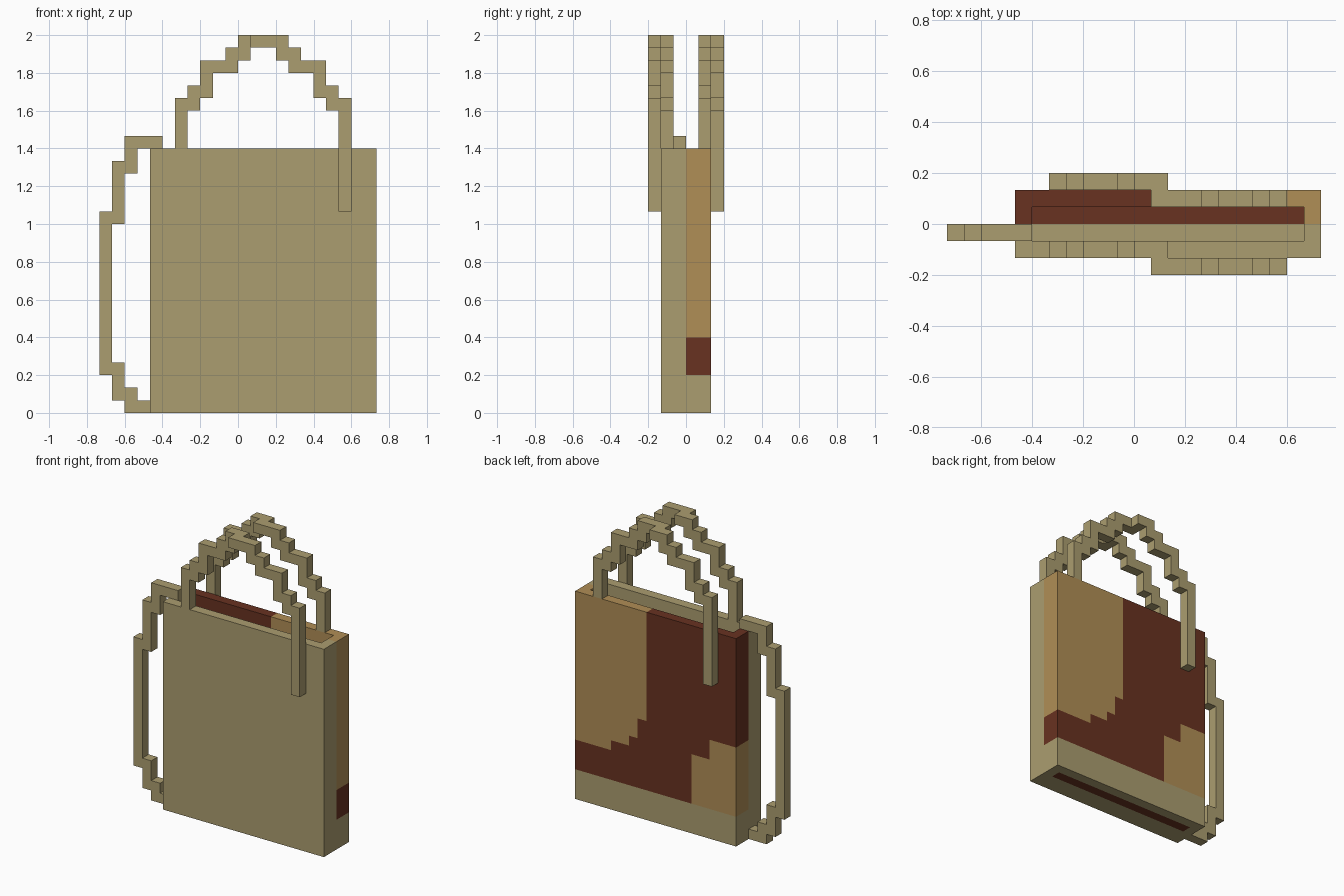
import bpy
import bmesh
from mathutils import Vector

if "Cube" in bpy.data.objects:
    bpy.data.objects.remove(bpy.data.objects["Cube"], do_unlink=True)

U = 1 / 15  # one block; all sizes below are in blocks


def material(name, rgb):
    mat = bpy.data.materials.new(name)
    mat.use_nodes = True
    mat.diffuse_color = (*rgb, 1)
    mat.node_tree.nodes["Principled BSDF"].inputs["Base Color"].default_value = (*rgb, 1)
    return mat


KHAKI, OCHRE, BROWN = 0, 1, 2
MATERIALS = [
    material("khaki_canvas", (0.407, 0.337, 0.162)),
    material("ochre_canvas", (0.434, 0.271, 0.093)),
    material("dark_brown_canvas", (0.138, 0.032, 0.015)),
]


def finish(bm, name, mats):
    bmesh.ops.scale(bm, vec=(U, U, U), verts=bm.verts)
    mesh = bpy.data.meshes.new(name)
    bm.to_mesh(mesh)
    bm.free()
    for mat in mats:
        mesh.materials.append(mat)
    obj = bpy.data.objects.new(name, mesh)
    bpy.context.collection.objects.link(obj)
    return obj


def stepped_strap(name, pieces):
    """Extrude each (xz outline, y0, y1) into a flat-sided strap."""
    bm = bmesh.new()
    for outline, y0, y1 in pieces:
        face = bm.faces.new([bm.verts.new((x, y0, z)) for x, z in outline])
        new = bmesh.ops.extrude_face_region(bm, geom=[face])["geom"]
        verts = [g for g in new if isinstance(g, bmesh.types.BMVert)]
        bmesh.ops.translate(bm, vec=(0, y1 - y0, 0), verts=verts)
    bmesh.ops.recalc_face_normals(bm, faces=bm.faces)
    return finish(bm, name, MATERIALS[:1])


# Colour pattern of the back half
def pattern(x, z):
    if z < 3:
        return KHAKI
    # Lower patch, stepped at its upper corner
    if x < -2 and z < (10 if x < -4 else 9 if x < -3 else 8):
        return OCHRE
    # Upper patch, stepped along its lower edge
    if x > 3 and z > (6 if x > 7 else 7 if x > 5 else 8 if x > 4 else 10):
        return OCHRE
    return BROWN


def face_colour(face):
    x, y, z = face.calc_center_median()
    if y < 0.01:
        return KHAKI
    if abs(face.normal.z) > 0.9 and z < 2:  # floor, inside and underneath
        return BROWN if y < 1 and -6 < x < 10 else KHAKI
    return pattern(x, z)


# Open bag body: box with an inset top pushed down to leave a thick shell
bm = bmesh.new()
bmesh.ops.create_cube(bm, size=1)
bmesh.ops.scale(bm, vec=(18, 4, 21), verts=bm.verts)
bmesh.ops.translate(bm, vec=(2, 0, 10.5), verts=bm.verts)
bm.normal_update()
top = max(bm.faces, key=lambda f: f.calc_center_median().z)
bmesh.ops.inset_region(bm, faces=[top], thickness=1, use_even_offset=True)
floor = bmesh.ops.extrude_discrete_faces(bm, faces=[top])["faces"][0]
bmesh.ops.translate(bm, vec=(0, 0, -20), verts=floor.verts)

# Cut along the colour borders, then colour by position
CUTS = {0: (-6, -4, -3, -2, 3, 4, 5, 7, 10), 1: (0, 1), 2: (3, 6, 7, 8, 10)}
for axis, values in CUTS.items():
    normal = Vector((0, 0, 0))
    normal[axis] = 1
    for v in values:
        bmesh.ops.bisect_plane(bm, geom=bm.verts[:] + bm.edges[:] + bm.faces[:],
                               dist=1e-4, plane_co=normal * v, plane_no=normal)
bmesh.ops.recalc_face_normals(bm, faces=bm.faces)
bm.normal_update()
for f in bm.faces:
    f.material_index = face_colour(f)
finish(bm, "bag_body", MATERIALS)


# Carry handles: half an arch, mirrored about x = 2
def half_arch(foot, end, mirror=False):
    pts = [(-5, foot), (-5, 25), (-4, 25), (-4, 26), (-3, 26), (-3, 28),
           (-1, 28), (-1, 29), (0, 29), (0, 30), (end, 30), (end, 29),
           (1, 29), (1, 28), (0, 28), (0, 27), (-2, 27), (-2, 25),
           (-3, 25), (-3, 24), (-4, 24), (-4, foot)]
    return [(4 - x, z) for x, z in pts] if mirror else pts


# Each handle has one foot on the rim and one hanging outside
stepped_strap("front_handle", [(half_arch(21, 2), -2, -1),
                               (half_arch(16, 3, True), -3, -2)])
stepped_strap("back_handle", [(half_arch(16, 2), 2, 3),
                              (half_arch(21, 3, True), 1, 2)])

# Long strap bowed out from the right side
side = [(-6, 21), (-6, 22), (-9, 22), (-9, 20), (-10, 20), (-10, 16),
        (-11, 16), (-11, 3), (-10, 3), (-10, 1), (-9, 1), (-9, 0),
        (-7, 0), (-7, 1), (-8, 1), (-8, 2), (-9, 2), (-9, 4),
        (-10, 4), (-10, 15), (-9, 15), (-9, 19), (-8, 19), (-8, 21)]
stepped_strap("side_strap", [(side, -1, 0)])
